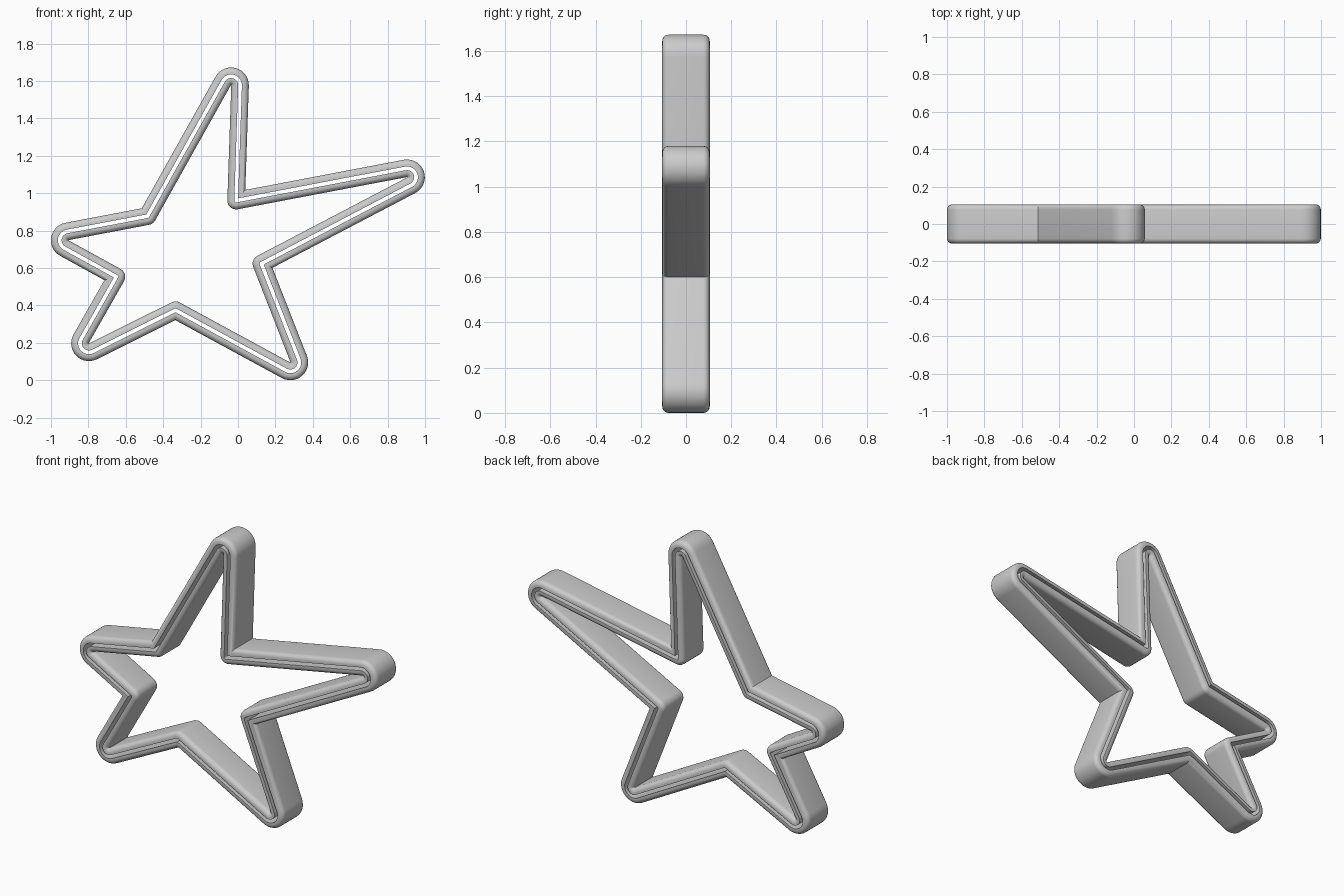
import bpy, bmesh, math

if "Cube" in bpy.data.objects:
    bpy.data.objects.remove(bpy.data.objects["Cube"])

# Star layout in the x-z plane, clockwise: rounded tips and the notches after them
TIPS = [(-0.037, 1.577), (0.904, 1.085), (0.28, 0.095), (-0.797, 0.197), (-0.905, 0.748)]
NOTCHES = [(-0.01, 0.96), (0.125, 0.623), (-0.334, 0.374), (-0.65, 0.553), (-0.484, 0.877)]
R = 0.048        # tip radius of the slot's centre line
HALF = 0.047     # half of the full frame width
SLOT = 0.010     # half of the slot width
DEPTH = 0.105    # half of the depth in y
ROUND = 0.028    # rounding of the exposed edges


def tangent_angles(i):
    """Angles of the wall normals before and after tip i."""
    def part(q):
        dx, dz = q[0] - TIPS[i][0], q[1] - TIPS[i][1]
        return math.atan2(dz, dx), math.acos(R / math.hypot(dx, dz))
    a, b = part(NOTCHES[i - 1])
    c, d = part(NOTCHES[i])
    return a - b, c + d


def outline(s, n_tip=14, n_notch=6):
    """Star outline offset by s from the centre line."""
    pts = []
    for i in range(5):
        a_in, a_out = tangent_angles(i)
        sweep = -((a_in - a_out) % (2 * math.pi))
        for k in range(n_tip + 1):
            a = a_in + sweep * k / n_tip
            pts.append((TIPS[i][0] + (R + s) * math.cos(a), TIPS[i][1] + (R + s) * math.sin(a)))
        nxt = tangent_angles((i + 1) % 5)[0]
        turn = (nxt - a_out + math.pi) % (2 * math.pi) - math.pi
        for k in range(n_notch + 1):
            if s < 0:      # rounded on the inside
                a, d = a_out + turn * k / n_notch, s
            else:          # sharp on the outside
                a, d = a_out + turn / 2, s / math.cos(turn / 2)
            pts.append((NOTCHES[i][0] + d * math.cos(a), NOTCHES[i][1] + d * math.sin(a)))
    return pts


def band(name, side):
    """One closed wall; side is +1 for outside the slot and -1 for inside."""
    arc = [(HALF - ROUND + ROUND * math.sin(k * math.pi / 12),
            DEPTH - ROUND + ROUND * math.cos(k * math.pi / 12)) for k in range(7)]
    profile = [(SLOT, DEPTH)] + arc + [(s, -y) for s, y in reversed(arc)] + [(SLOT, -DEPTH)]
    bm = bmesh.new()
    rings = [[bm.verts.new((x, y, z)) for x, z in outline(side * s)] for s, y in profile]
    for j, ring in enumerate(rings):
        other = rings[(j + 1) % len(rings)]
        for k in range(len(ring)):
            m = (k + 1) % len(ring)
            bm.faces.new((ring[k], ring[m], other[m], other[k]))
    bmesh.ops.remove_doubles(bm, verts=bm.verts, dist=0.00005)
    bmesh.ops.recalc_face_normals(bm, faces=bm.faces)
    mesh = bpy.data.meshes.new(name)
    bm.to_mesh(mesh)
    bm.free()
    ob = bpy.data.objects.new(name, mesh)
    bpy.context.collection.objects.link(ob)
    bpy.ops.object.select_all(action='DESELECT')
    ob.select_set(True)
    bpy.context.view_layer.objects.active = ob
    bpy.ops.object.shade_smooth_by_angle(angle=math.radians(35))


# Two nested star walls with an open slot between them
band("outer_star_wall", 1)
band("inner_star_wall", -1)
